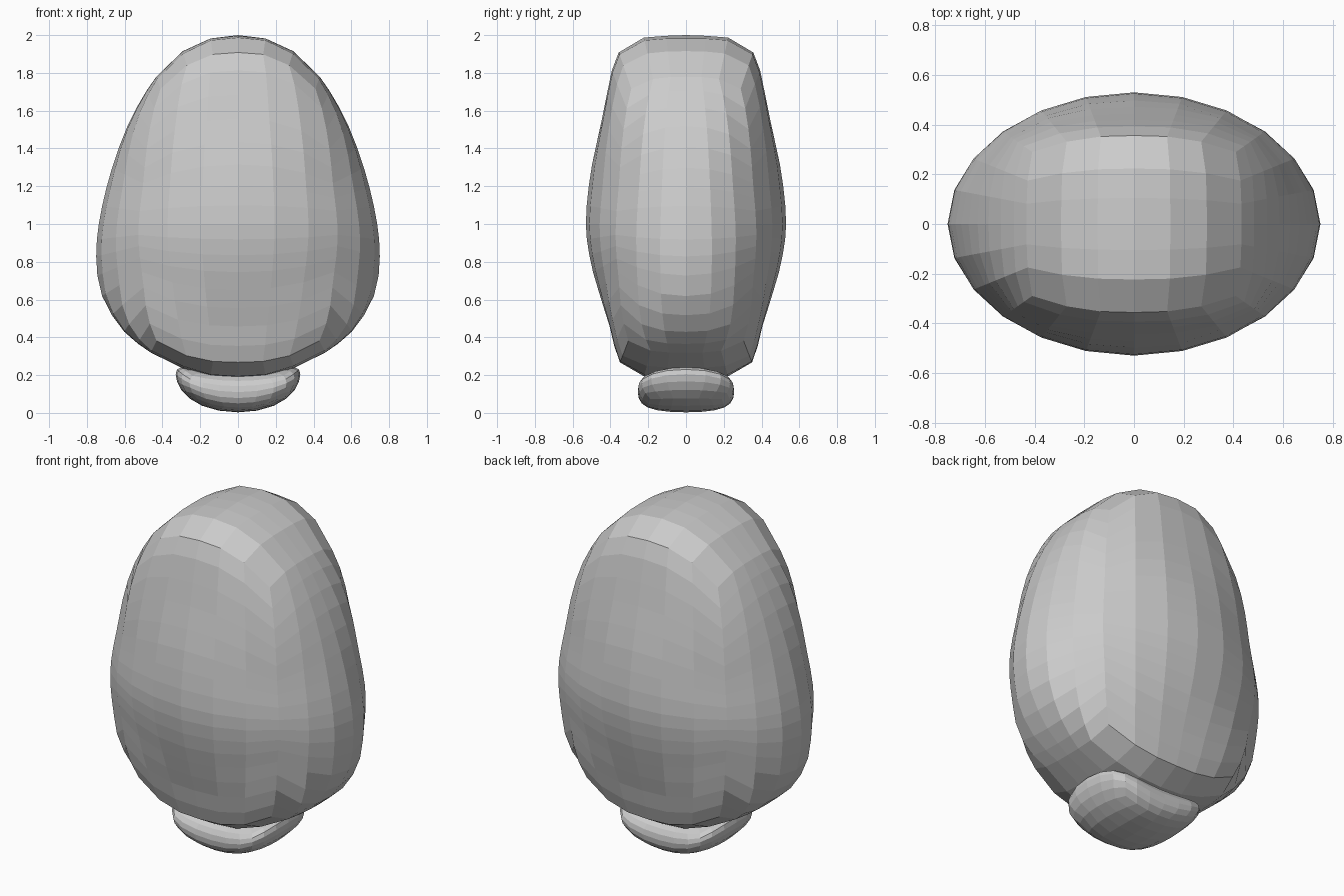
import bpy, bmesh, math
from mathutils import Vector

if "Cube" in bpy.data.objects:
    bpy.data.objects.remove(bpy.data.objects["Cube"])

grey = bpy.data.materials.new("light_grey")
grey.diffuse_color = (0.6, 0.6, 0.6, 1)
grey.use_nodes = True
grey.node_tree.nodes["Principled BSDF"].inputs["Base Color"].default_value = grey.diffuse_color


def rounded_form(name, n, rows, shape):
    """Cube of quads (n x n caps, given rows on the sides), wrapped on a sphere, then shaped."""
    bm = bmesh.new()
    warp = lambda s: math.tan(s * math.pi / 4)
    for axis in range(3):
        for side in (-1, 1):
            i, j = (axis + 1) % 3, (axis + 2) % 3
            ni, nj = (rows if i == 2 else n), (rows if j == 2 else n)
            grid = []
            for a in range(ni + 1):
                line = []
                for b in range(nj + 1):
                    p = Vector((0, 0, 0))
                    p[axis] = side
                    p[i] = warp(2 * a / ni - 1)
                    p[j] = warp(2 * b / nj - 1)
                    line.append(bm.verts.new(p.normalized()))
                grid.append(line)
            for a in range(ni):
                for b in range(nj):
                    bm.faces.new((grid[a][b], grid[a + 1][b], grid[a + 1][b + 1], grid[a][b + 1]))
    bmesh.ops.remove_doubles(bm, verts=bm.verts, dist=1e-4)
    for v in bm.verts:
        v.co = shape(v.co.copy())
    bmesh.ops.recalc_face_normals(bm, faces=bm.faces)
    mesh = bpy.data.meshes.new(name)
    bm.to_mesh(mesh)
    bm.free()
    mesh.materials.append(grey)
    obj = bpy.data.objects.new(name, mesh)
    bpy.context.collection.objects.link(obj)
    return obj


# Body profile: step, height, half width, half depth
PROFILE = [
    (-90, 0.18, 0, 0), (-75, 0.188, 0.12, 0.18), (-60, 0.215, 0.235, 0.29),
    (-45, 0.285, 0.40, 0.362), (-37, 0.355, 0.515, 0.38), (-30, 0.45, 0.62, 0.402),
    (-20, 0.62, 0.72, 0.455), (-10, 0.80, 0.75, 0.505), (0, 1.0, 0.737, 0.53),
    (12, 1.27, 0.675, 0.505), (25, 1.53, 0.58, 0.45), (35, 1.72, 0.475, 0.412),
    (42, 1.83, 0.39, 0.388), (50, 1.91, 0.30, 0.355), (60, 1.96, 0.21, 0.31),
    (75, 1.99, 0.11, 0.20), (90, 2.0, 0, 0)]


def sample(lat):
    """Smooth (Hermite) interpolation of the profile."""
    k = max(i for i in range(len(PROFILE) - 1) if PROFILE[i][0] <= lat or i == 0)
    p0, p1 = PROFILE[k], PROFILE[k + 1]
    pa, pb = PROFILE[max(k - 1, 0)], PROFILE[min(k + 2, len(PROFILE) - 1)]
    h = p1[0] - p0[0]
    t = (lat - p0[0]) / h
    out = []
    for c in (1, 2, 3):
        m0 = (p1[c] - pa[c]) / (p1[0] - pa[0]) * h
        m1 = (pb[c] - p0[c]) / (pb[0] - p0[0]) * h
        out.append((2*t**3 - 3*t**2 + 1) * p0[c] + (t**3 - 2*t**2 + t) * m0
                   + (3*t**2 - 2*t**3) * p1[c] + (t**3 - t**2) * m1)
    return out


CURVE = [sample(-90 + 0.5 * i) for i in range(361)]


def smooth(t):
    t = max(0, min(1, t))
    return t * t * (3 - 2 * t)


def inside(p):
    """Level sections: ellipses in the middle, squarer toward top and bottom."""
    if not 0.18 < p.z < 2.0:
        return False
    lo, hi = 0, len(CURVE) - 1
    while hi - lo > 1:
        mid = (lo + hi) // 2
        if CURVE[mid][0] <= p.z:
            lo = mid
        else:
            hi = mid
    a, b = CURVE[lo], CURVE[hi]
    t = (p.z - a[0]) / max(b[0] - a[0], 1e-9)
    w = max(a[1] + t * (b[1] - a[1]), 1e-6)
    d = max(a[2] + t * (b[2] - a[2]), 1e-6)
    e = 2 + smooth((p.z - 1.15) / 0.7) + smooth((0.75 - p.z) / 0.45)
    return abs(p.x / w) ** e + abs(p.y / d) ** e < 1


def body_shape(p):
    # Cast a ray from the middle of the body to its surface
    m = 1 - 0.26 * smooth(abs(p.z) / 0.707)
    ray = Vector((0.75 * p.x * m, 0.53 * p.y * m, p.z * (1.0 if p.z > 0 else 0.82)))
    lo, hi = 0.0, 3.0
    for _ in range(30):
        mid = (lo + hi) / 2
        if inside(Vector((0, 0, 1)) + ray * mid):
            lo = mid
        else:
            hi = mid
    return Vector((0, 0, 1)) + ray * lo


# Small pillow under the body, its ends blunt and curving upward
def base_shape(p):
    return Vector((0.33 * p.x * (1.2 - 0.2 * p.x ** 2),
                   0.255 * p.y * (1.25 - 0.25 * p.y ** 2) * (1 + 0.3 * p.x ** 2),
                   0.11 + 0.107 * p.z * (1.15 - 0.15 * p.z ** 2) + 0.095 * p.x ** 2))


rounded_form("egg_body", 6, 16, body_shape)
rounded_form("curved_base", 6, 6, base_shape)
